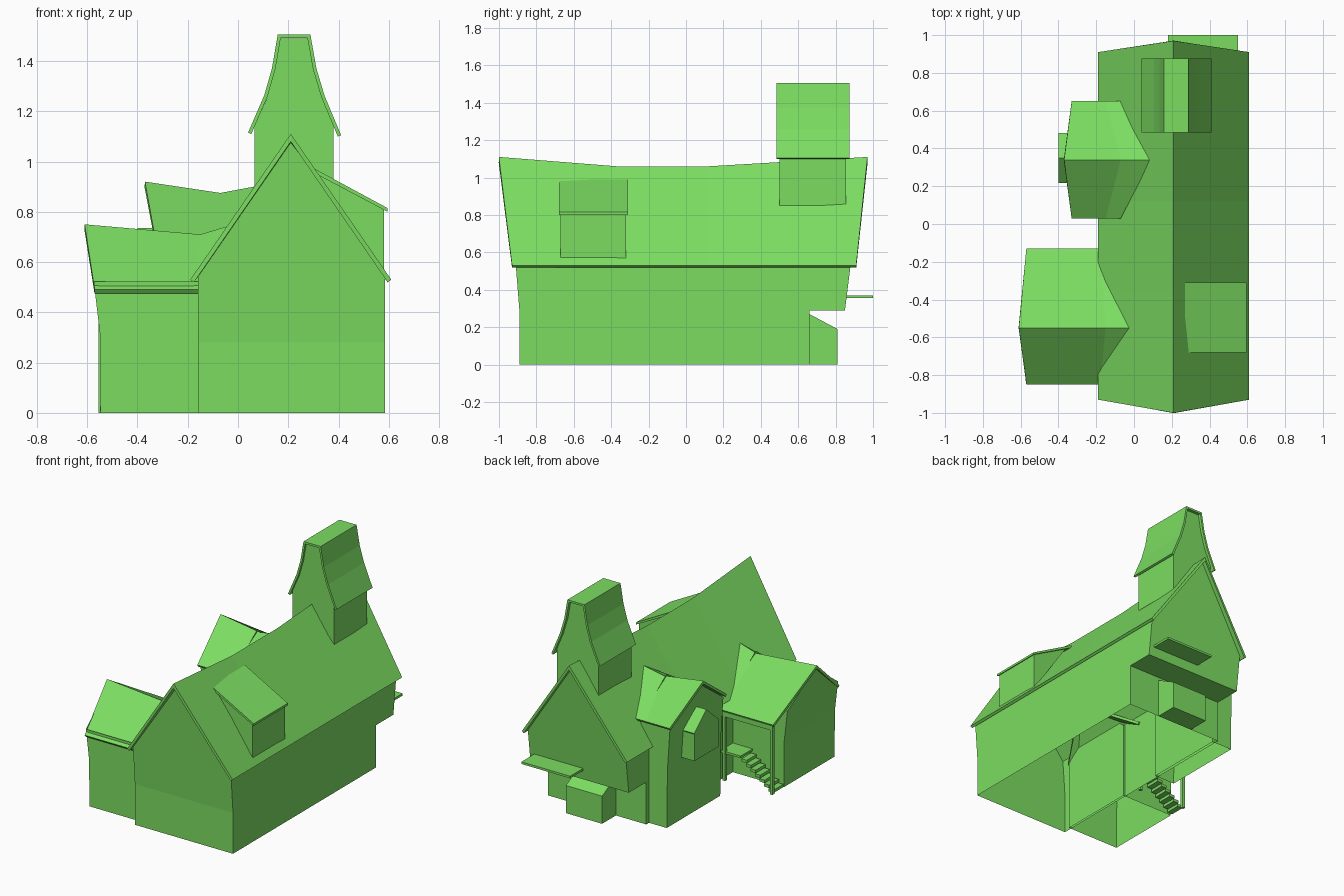
import bpy, bmesh
from mathutils import Vector

if "Cube" in bpy.data.objects:
    bpy.data.objects.remove(bpy.data.objects["Cube"])

green = bpy.data.materials.new("green")
green.diffuse_color = (0.2, 0.72, 0.12, 1)
green.use_nodes = True
green.node_tree.nodes["Principled BSDF"].inputs["Base Color"].default_value = green.diffuse_color


def finish(name, bm):
    me = bpy.data.meshes.new(name)
    bm.to_mesh(me)
    bm.free()
    me.materials.append(green)
    ob = bpy.data.objects.new(name, me)
    bpy.context.collection.objects.link(ob)
    return ob


def prism(name, axis, pts, lo, hi, pitch=None):
    """Extrude a profile along x (pts = y,z) or y (pts = x,z); pitch = (ridge, height, slope) trims to a gable."""
    bm = bmesh.new()
    place = (lambda t, p: (t, p[0], p[1])) if axis == 'x' else (lambda t, p: (p[0], t, p[1]))
    a = [bm.verts.new(place(lo, p)) for p in pts]
    b = [bm.verts.new(place(hi, p)) for p in pts]
    bm.faces.new(a)
    bm.faces.new(b[::-1])
    for i in range(len(pts)):
        j = (i + 1) % len(pts)
        bm.faces.new((a[i], b[i], b[j], a[j]))
    bmesh.ops.recalc_face_normals(bm, faces=bm.faces[:])
    if pitch:
        ridge, height, slope = pitch
        for s in (-1, 1):
            no = (s * slope, 0, 1) if axis == 'x' else (0, s * slope, 1)
            bmesh.ops.bisect_plane(bm, geom=bm.verts[:] + bm.edges[:] + bm.faces[:], dist=1e-5,
                                   plane_co=place(ridge, (0, height)), plane_no=no, clear_outer=True)
        # the shells have no ground floor
        floor = [f for f in bm.faces if all(v.co.z < 1e-4 for v in f.verts)]
        bmesh.ops.delete(bm, geom=floor, context='FACES')
    return finish(name, bm)


def box(name, x0, x1, y0, y1, z0, z1):
    return prism(name, 'y', [(x0, z0), (x1, z0), (x1, z1), (x0, z1)], y0, y1)


def sheet(name, rows, thick):
    """Thin roof skin through rows of points, thickened downwards."""
    bm = bmesh.new()
    grid = [[bm.verts.new(p) for p in row] for row in rows]
    for r, q in zip(grid, grid[1:]):
        for i in range(len(r) - 1):
            bm.faces.new((r[i], r[i + 1], q[i + 1], q[i]))
    bm.normal_update()
    if sum((f.normal.z for f in bm.faces)) < 0:
        bmesh.ops.reverse_faces(bm, faces=bm.faces[:])
    ob = finish(name, bm)
    m = ob.modifiers.new("thickness", 'SOLIDIFY')
    m.thickness = thick
    m.offset = -1
    m.use_even_offset = True
    return ob


def gable_roof(name, axis, ridge, eaves, eave_z, mid, half, thick=0.018):
    """ridge = (position, height) list along axis, eaves = matching positions."""
    place = (lambda t, w, z: (t, w, z)) if axis == 'x' else (lambda t, w, z: (w, t, z))
    left = [place(t, mid - half, eave_z) for t in eaves]
    right = [place(t, mid + half, eave_z) for t in eaves]
    top = [place(t, mid, z) for t, z in ridge]
    return sheet(name, [left, top, right], thick)


# Main hall with flared gables and rear overhang
prism("main_walls", 'x',
      [(-.89, 0), (.66, 0), (.66, .29), (.85, .29), (.88, .53), (.945, 1.1),
       (-.955, 1.1), (-.91, .53), (-.89, .28)], -.16, .585, (.21, 1.085, 1.45))
gable_roof("main_roof", 'y', [(-1, 1.11), (-.37, 1.06), (.12, 1.06), (.97, 1.11)],
           [-.93, -.35, .12, .91], .53, .21, .4)

# Front left wing
prism("wing_walls", 'y',
      [(-.547, 0), (-.145, 0), (-.145, .76), (-.6, .76), (-.57, .49), (-.55, .32)],
      -.83, -.28, (-.55, .725, .72))
gable_roof("wing_roof", 'x', [(-.61, .75), (-.15, .71), (0, .755)],
           [-.57, -.18, -.15], .49, -.49 - .06 + .06, .36)
bpy.data.objects["wing_roof"].location = (0, 0, 0)
for v in bpy.data.objects["wing_roof"].data.vertices:   # ridge sits a little forward of centre
    if v.co.z > .6:
        v.co.y = -.55

# Porch behind the wing: posts, beam, landing and stairs
for i, x in enumerate((-.545, -.185)):
    box(f"porch_post_{i}", x - .01, x + .01, -.165, -.145, 0, .48)
box("porch_beam", -.555, -.16, -.165, -.145, .44, .48)
box("porch_landing", -.31, -.16, -.28, -.15, .185, .2)
for i in range(7):
    x = -.55 + .034 * i
    z = .025 * (i + 1)
    box(f"stair_{i}", x, x + .04, -.27, -.165, z - .02, z)

# Rear left wing
prism("side_walls", 'y',
      [(-.295, 0), (-.14, 0), (-.14, .5), (-.09, .7), (-.09, .93), (-.35, .93), (-.32, .7), (-.3, .4)],
      .05, .63, (.34, .89, .71))
gable_roof("side_roof", 'x', [(-.37, .92), (-.07, .875), (.09, .905)],
           [-.33, -.15, -.07], .7, .34, .31)

# Small gabled oriel on the rear left wing
prism("oriel_walls", 'y', [(-.4, .43), (-.28, .43), (-.28, .75), (-.4, .75)],
      .22, .48, (.35, .725, .85))
gable_roof("oriel_roof", 'x', [(-.4, .735), (-.29, .735)], [-.4, -.29], .62, .35, .132, .01)

# Shed dormer on the right roof slope
prism("dormer_walls", 'y', [(.58, .56), (.58, .81), (.31, .955)], -.67, -.32)
prism("dormer_roof", 'y', [(.27, .99), (.595, .815), (.595, .8), (.27, .972)], -.68, -.31)

# Tower with a swept roof
prism("tower_walls", 'y',
      [(.065, .86), (.21, 1.05), (.38, .85), (.38, 1.14), (.335, 1.25), (.305, 1.37), (.285, 1.49),
       (.165, 1.49), (.142, 1.37), (.115, 1.25), (.065, 1.14)], .5, .855)
swept = [(.04, 1.115), (.105, 1.265), (.135, 1.37), (.158, 1.505),
         (.288, 1.505), (.312, 1.37), (.345, 1.26), (.41, 1.105)]
sheet("tower_roof", [[(x, y, z) for x, z in swept] for y in (.485, .875)], .014)

# Rear lean-to and awning
prism("lean_to", 'x', [(.66, 0), (.81, 0), (.81, .19), (.66, .27)], .07, .345)
box("rear_awning", .18, .55, .85, 1.0, .355, .37)
